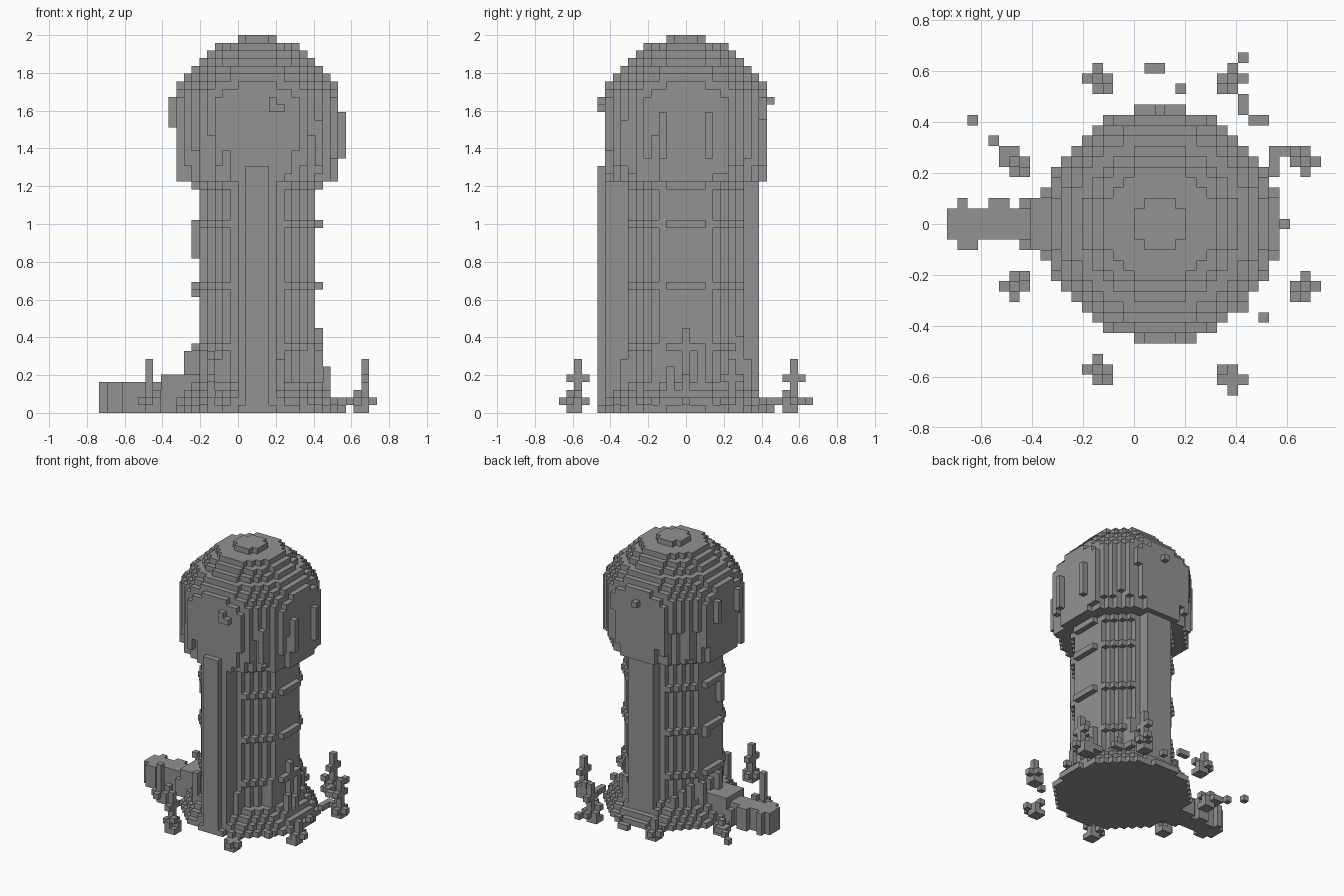
import bpy, bmesh, random
from mathutils import Vector

cube = bpy.data.objects.get("Cube")
if cube:
    bpy.data.objects.remove(cube, do_unlink=True)

random.seed(4)
V = 2 / 49                              # edge of one block
ORIGIN = Vector((-18 * V, -16.5 * V, 0))
CX, CY = 20, 16                         # tower axis, in blocks

grey = bpy.data.materials.new("stone grey")
grey.use_nodes = True
COLOUR = (0.29, 0.29, 0.29, 1)
grey.diffuse_color = COLOUR
grey.node_tree.nodes["Principled BSDF"].inputs["Base Color"].default_value = COLOUR


def disc(r, k, limit=99):
    """Round layer of blocks about the tower axis at level k, flattened at limit."""
    n = min(int(r) + 1, limit)
    return {(CX + x, CY + y, k) for x in range(-n, n + 1) for y in range(-n, n + 1)
            if x * x + y * y <= r * r}


def box(x0, x1, y0, y1, z0, z1):
    """Block of cells, offsets from the tower axis, ends included."""
    return {(CX + x, CY + y, z) for x in range(x0, x1 + 1)
            for y in range(y0, y1 + 1) for z in range(z0, z1 + 1)}


def lathe(start, radii, limit=99):
    return set().union(*(disc(r, start + n, limit) for n, r in enumerate(radii)))


parts = {}

# Dome: upright wall, then a rounded cap
dome = lathe(30, [10.5] * 6 + [11] * 2 + [11.3] * 3, 10)
dome |= lathe(41, [10.9, 10.3, 9.6, 8.7, 7.6, 6.6, 5.5, 2.5], 10)
# Hanging strips of uneven length on the dome wall
for x, y, k in sorted(disc(11.4, 0, 10) - disc(10.5, 0)):
    if random.random() < 0.7:
        dome |= {(x, y, z) for z in range(random.randint(30, 34), 38)}
for s in (-3, 3):
    dome |= box(11, 11, s, s, 33, 38) | box(-11, -11, s, s, 37, 40)
dome |= box(2, 2, -11, -11, 39, 40) | box(3, 3, -11, -11, 39, 39) | box(0, 0, 11, 11, 40, 40)
parts["dome"] = dome

# Shaft with horizontal bands
parts["shaft"] = lathe(0, [7.65] * 30)
parts["shaft_bands"] = set().union(*(disc(8.3, k) for k in (8, 16, 24, 29)))
parts["shaft_knobs"] = box(-8, -8, -2, -2, 20, 24) | box(-8, -8, 2, 2, 15, 16)

# Upright buttresses at front and back
parts["front_buttress"] = box(-2, 2, -10, -7, 0, 30) | box(-1, 1, -11, -11, 0, 31)
parts["back_buttress"] = box(-2, 2, 7, 9, 0, 30)

# Flared foot with uneven upright blocks around it
foot = lathe(0, [11.2, 10.6, 9.8, 8.8])
for x, y, k in sorted(disc(9.3, 0) - disc(7.65, 0)):
    if random.random() < 0.28:
        far = (x - CX) ** 2 + (y - CY) ** 2 > 70
        top = random.randint(4, 7 if far else 11)
        foot |= {(x, y, z) for z in range(top + 1)}
parts["foot"] = foot

# Low entrance passage on the right-hand side
parts["passage"] = box(-20, -13, -1, 1, 0, 3) | box(-12, -8, -2, 2, 0, 4)
parts["passage_ribs"] = (box(-19, -18, -2, -2, 0, 3) | box(-19, -19, 2, 2, 0, 3)
                         | box(-16, -15, 2, 2, 0, 3) | box(-13, -13, -2, 2, 0, 2))


# Plants standing around the foot: stem, low leaves, upper leaves
def plant(x, y, height, sx, sy, upper=False):
    cells = box(x, x, y, y, 0, height - 1)
    cells |= box(x - 1, x + 1, y, y, 1, 1) | box(x, x, y - 1, y + 1, 1, 1)
    cells |= {(CX + x + sx, CY + y, 0), (CX + x, CY + y + sy, 0),
              (CX + x + sx, CY + y + sy, 0), (CX + x + sx, CY + y + sy, 2)}
    if upper:
        cells |= box(x, x, y - 1, y + 1, 4, 4)
    return cells


spots = {"front_right": (-6, -14, 7, 1, -1, True), "back_right": (-6, 14, 4, 1, -1),
         "side_right_front": (-14, -6, 7, 1, 1), "side_right_back": (-14, 6, 3, 1, -1),
         "front_left": (7, -15, 2, -1, 1), "back_left": (7, 14, 7, -1, -1, True),
         "side_left_front": (14, -6, 4, -1, -1), "side_left_back": (14, 6, 7, -1, 1, True)}
for name, spec in spots.items():
    parts["plant_" + name] = plant(*spec)
parts["plant_back_left"] |= box(8, 8, 11, 12, 1, 1) | box(8, 8, 16, 16, 1, 1)
parts["plant_side_left_back"] |= box(11, 13, 7, 7, 1, 1) | box(11, 11, 5, 6, 1, 1)

# Loose pebbles
pebbles = [(-18, 10), (-16, 8), (-15, 7), (-1, 15), (0, 15), (2, 13),
           (10, -9), (9, 10), (10, 10), (12, 0)]
parts["pebbles"] = {(CX + x, CY + y, 1) for x, y in pebbles}

solid = set().union(*parts.values())
SIDES = [(axis, s) for axis in range(3) for s in (0, 1)]


def build(name, cells):
    """Skin the cells with outer faces only."""
    bm = bmesh.new()
    verts = {}

    def corner(c):
        if c not in verts:
            verts[c] = bm.verts.new(ORIGIN + Vector(c) * V)
        return verts[c]

    for cell in sorted(cells):
        for axis, s in SIDES:
            near = list(cell)
            near[axis] += 2 * s - 1
            if tuple(near) in solid:
                continue
            u, w = (axis + 1) % 3, (axis + 2) % 3
            ring = []
            for a, b in ((0, 0), (1, 0), (1, 1), (0, 1)):
                c = list(cell)
                c[axis] += s
                c[u] += a
                c[w] += b
                ring.append(corner(tuple(c)))
            bm.faces.new(ring if s else ring[::-1])
    mesh = bpy.data.meshes.new(name)
    bm.to_mesh(mesh)
    bm.free()
    mesh.materials.append(grey)
    bpy.context.collection.objects.link(bpy.data.objects.new(name, mesh))


taken = set()
for name, cells in parts.items():
    build(name, cells - taken)
    taken |= cells
